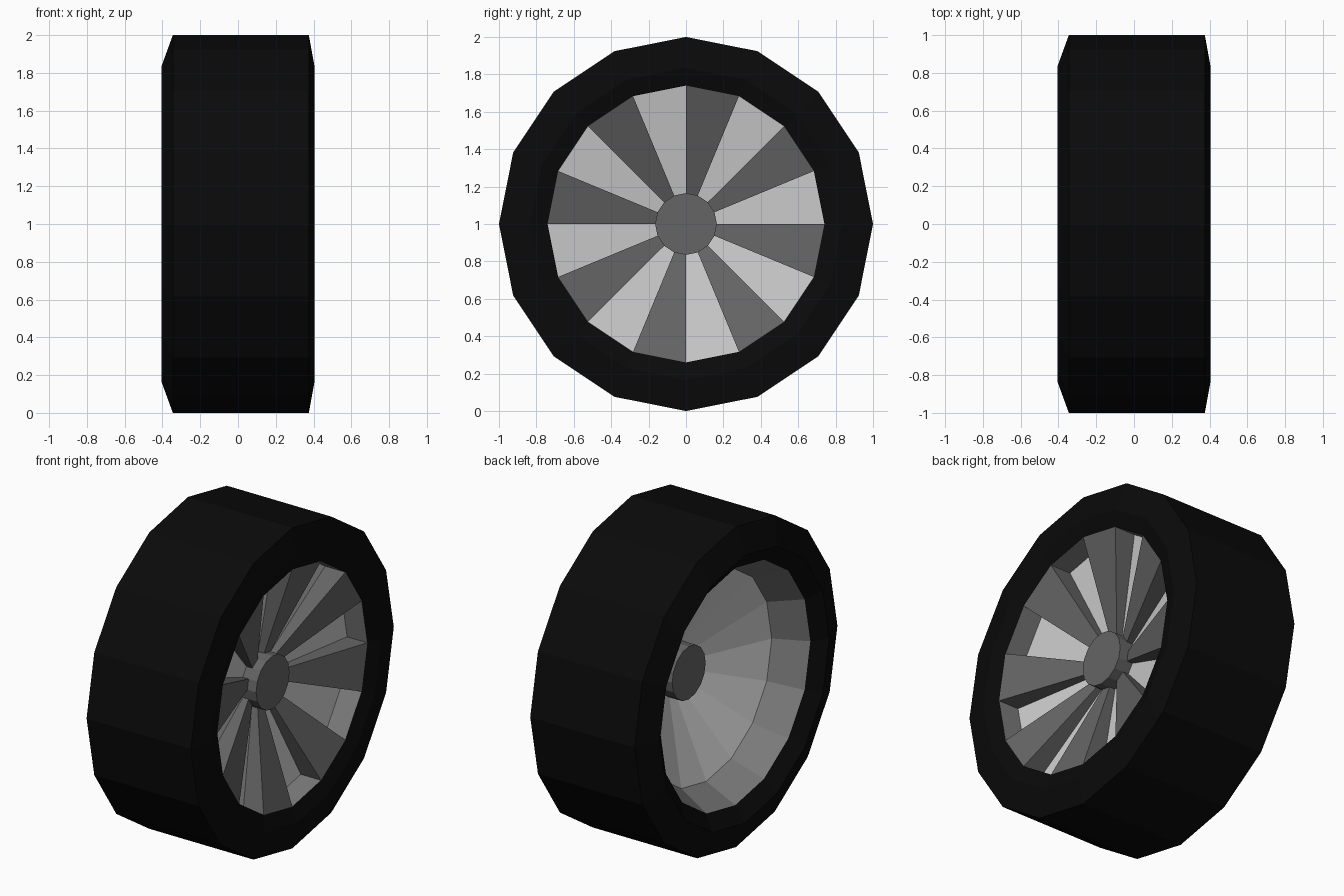
import bpy, bmesh
from math import cos, sin, pi

if "Cube" in bpy.data.objects:
    bpy.data.objects.remove(bpy.data.objects["Cube"])

SIDES = 16


def material(name, v):
    m = bpy.data.materials.new(name)
    m.diffuse_color = (v, v, v, 1)
    m.use_nodes = True
    m.node_tree.nodes["Principled BSDF"].inputs["Base Color"].default_value = m.diffuse_color
    return m


def ring_point(x, r, k):
    a = 2 * pi * k / SIDES
    return (x, r * cos(a), 1 + r * sin(a))


def finish(name, bm, mat=None):
    me = bpy.data.meshes.new(name)
    bm.to_mesh(me)
    bm.free()
    if mat:
        me.materials.append(mat)
    bpy.context.collection.objects.link(bpy.data.objects.new(name, me))


def revolve(name, profile, mat=None, cap=False):
    """Turn an open (x, radius) profile around the axle."""
    bm = bmesh.new()
    rings = [[bm.verts.new(ring_point(x, r, k)) for k in range(SIDES)] for x, r in profile]
    for a, b in zip(rings, rings[1:]):
        for k in range(SIDES):
            j = (k + 1) % SIDES
            bm.faces.new((a[k], a[j], b[j], b[k]))
    if cap:
        bm.faces.new(rings[0][::-1])
        bm.faces.new(rings[-1])
    finish(name, bm, mat)


rubber = material("rubber", 0.003)
dark_metal = material("dark_metal", 0.13)
rim_metal = material("rim_metal", 0.2)

# Tyre with uneven shoulders
revolve("tyre", [(-0.34, 0.74), (-0.405, 0.835), (-0.345, 1.0),
                 (0.375, 1.0), (0.405, 0.835), (0.375, 0.74)], rubber)

# Rim walls: front lip and tapering rear barrel
revolve("front_rim_wall", [(0.375, 0.74), (0.235, 0.74)], rim_metal)
revolve("rear_barrel", [(-0.14, 0.645), (-0.34, 0.74)], rim_metal)

# Dished plates behind the spokes and at the back
revolve("front_plate", [(0.235, 0.74), (0.14, 0.165)])
revolve("rear_plate", [(0.07, 0.165), (-0.14, 0.645)])

# Hub cylinder
revolve("hub", [(-0.02, 0.165), (0.24, 0.165)], dark_metal, cap=True)

# Eight raised wedge spokes on every other sector
bm = bmesh.new()
for k in range(1, SIDES, 2):
    a, b = [[bm.verts.new(ring_point(x, r, j)) for x, r in
             ((0.375, 0.74), (0.18, 0.165), (0.14, 0.165), (0.235, 0.74))]
            for j in (k, k + 1)]
    bm.faces.new(a)
    bm.faces.new(b[::-1])
    bm.faces.new((a[0], b[0], b[1], a[1]))
finish("spokes", bm, dark_metal)
